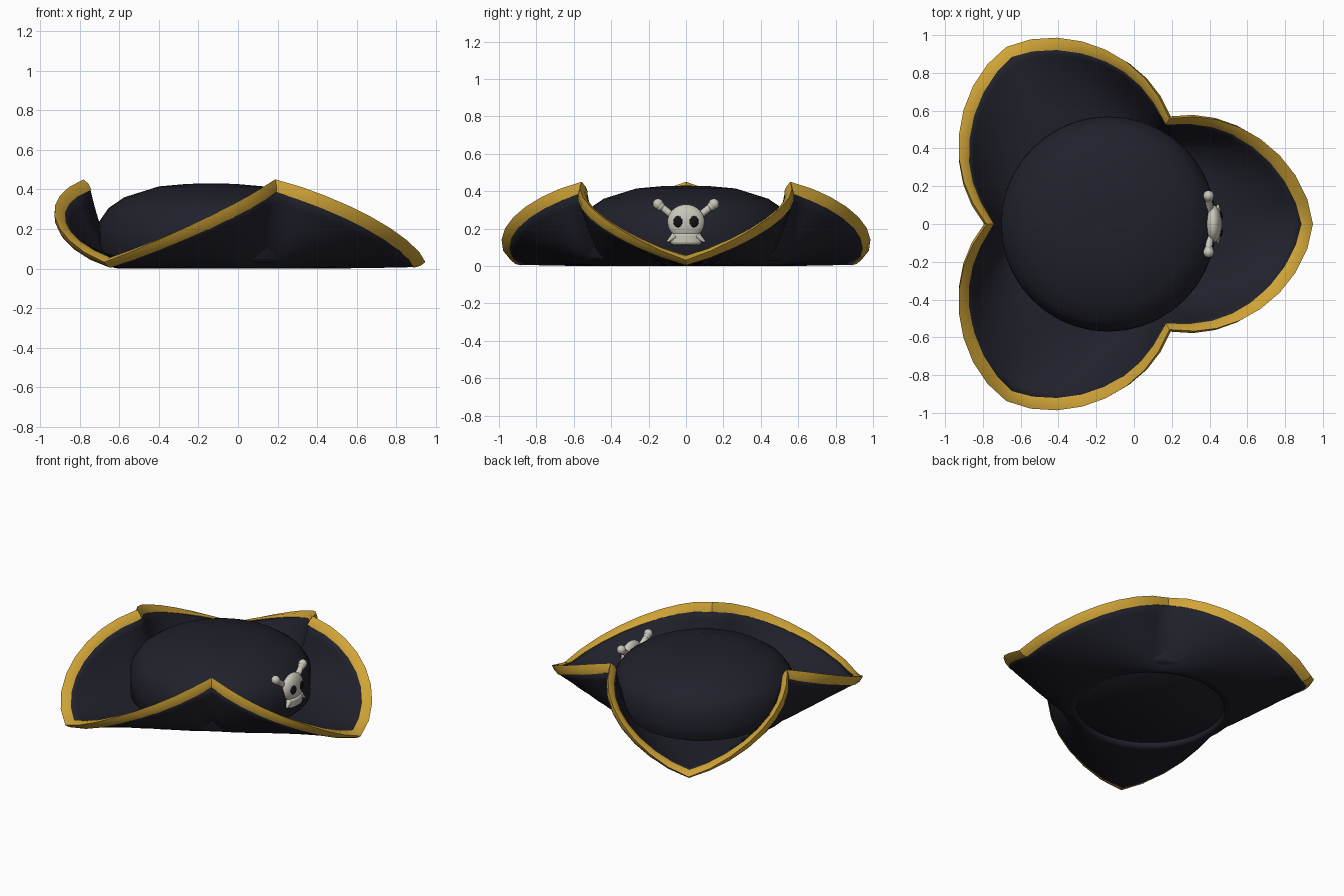
import bpy, bmesh, math
from mathutils import Vector

if "Cube" in bpy.data.objects:
    bpy.data.objects.remove(bpy.data.objects["Cube"])

CX = -0.135          # crown centre along x
HOLE = 0.47          # radius of the head opening
SEG = 48             # steps around the brim
THICK = 0.045        # felt thickness


def material(name, rgb):
    m = bpy.data.materials.new(name)
    m.diffuse_color = (*rgb, 1)
    m.use_nodes = True
    m.node_tree.nodes["Principled BSDF"].inputs["Base Color"].default_value = m.diffuse_color
    return m


FELT = material("dark_felt", (0.015, 0.015, 0.025))
GOLD = material("gold_trim", (0.63, 0.37, 0.038))
BONE = material("bone", (0.58, 0.56, 0.48))
BLACK = material("eye_black", (0.006, 0.006, 0.008))


def finish(obj, mat, angle=50):
    obj.data.materials.clear()
    obj.data.materials.append(mat)
    bpy.ops.object.select_all(action='DESELECT')
    obj.select_set(True)
    bpy.context.view_layer.objects.active = obj
    bpy.ops.object.shade_smooth_by_angle(angle=math.radians(angle))
    return obj


def from_bmesh(name, bm):
    me = bpy.data.meshes.new(name)
    bmesh.ops.recalc_face_normals(bm, faces=bm.faces)
    bm.to_mesh(me)
    bm.free()
    obj = bpy.data.objects.new(name, me)
    bpy.context.collection.objects.link(obj)
    return obj


def ball(name, loc, size, mat, seg=16):
    bpy.ops.mesh.primitive_uv_sphere_add(segments=seg, ring_count=seg // 2 + 2, location=loc)
    obj = bpy.context.object
    obj.name = name
    obj.scale = size
    return finish(obj, mat)


def rod(name, a, b, r1, r2, mat):
    a, b = Vector(a), Vector(b)
    bpy.ops.mesh.primitive_cone_add(vertices=12, radius1=r1, radius2=r2, depth=(b - a).length,
                                    location=(a + b) / 2)
    obj = bpy.context.object
    obj.name = name
    obj.rotation_euler = (b - a).to_track_quat('Z', 'Y').to_euler()
    return finish(obj, mat)


def brim_edge(i):
    """Angle, radius and height of the three-lobed edge."""
    deg = 360 * i / SEG
    u = abs((deg + 60) % 120 - 60) / 60      # 0 at lobe tip, 1 at the fold
    r = 0.662 + 0.393 * (1 - u ** 1.5)
    z = 0.008 + 0.41 * (0.6 * u ** 1.1 + 0.4 * math.sin(u * math.pi / 2) ** 1.25)
    return math.radians(deg), r, z


def brim_point(i, t):
    a, re, ze = brim_edge(i)
    r = HOLE + (re - HOLE) * t
    return Vector((CX + r * math.cos(a), r * math.sin(a), ze * t * t))


# turned-up brim: parabolic rise from the head opening to just inside the trim
RINGS = 12
bm = bmesh.new()
grid = []
for i in range(SEG):
    a, re, ze = brim_edge(i)
    end = 1 - 0.024 / math.hypot(re - HOLE, 2 * ze)
    grid.append([bm.verts.new(brim_point(i, end * j / RINGS)) for j in range(RINGS + 1)])
for i in range(SEG):
    p, q = grid[i], grid[(i + 1) % SEG]
    for j in range(RINGS):
        bm.faces.new((p[j], p[j + 1], q[j + 1], q[j]))
if sum(f.calc_area() * f.normal.z for f in bm.faces) < 0:
    bmesh.ops.reverse_faces(bm, faces=bm.faces)
me = bpy.data.meshes.new("brim")
bm.to_mesh(me)
bm.free()
brim = bpy.data.objects.new("brim", me)
bpy.context.collection.objects.link(brim)
mod = brim.modifiers.new("thickness", 'SOLIDIFY')
mod.thickness = THICK
mod.offset = 1
finish(brim, FELT, 75)

# gold trim: wedge section swept along the edge, tilted with the brim
section = [(-0.032, 0.027), (0.0, 0.020), (0.028, 0.001), (0.0, -0.018), (-0.032, -0.026)]
bm = bmesh.new()
loops = []
for i in range(SEG):
    along = (brim_point(i + 1, 1) - brim_point(i - 1, 1)).normalized()
    rise = brim_point(i, 1) - brim_point(i, 0.97)
    normal = rise.cross(along).normalized()
    out = along.cross(normal).normalized()
    centre = brim_point(i, 1) + normal * THICK / 2
    loops.append([bm.verts.new(centre + out * x + normal * y) for x, y in section])
for i in range(SEG):
    p, q = loops[i], loops[(i + 1) % SEG]
    for k in range(len(section)):
        m = (k + 1) % len(section)
        bm.faces.new((p[k], p[m], q[m], q[k]))
finish(from_bmesh("gold_edge", bm), GOLD, 40)

# domed crown, closed underneath
profile = [(0.55, 0.03), (0.568, 0.05), (0.57, 0.14), (0.568, 0.235), (0.52, 0.305),
           (0.44, 0.36), (0.265, 0.415), (0.12, 0.428)]
bm = bmesh.new()
N = 40
rings = [[bm.verts.new((CX + r * math.cos(2 * math.pi * k / N),
                        r * math.sin(2 * math.pi * k / N), z)) for k in range(N)]
         for r, z in profile]
for lo, hi in zip(rings, rings[1:]):
    for k in range(N):
        bm.faces.new((lo[k], lo[(k + 1) % N], hi[(k + 1) % N], hi[k]))
bm.faces.new(rings[0][::-1])
top = bm.verts.new((CX, 0, 0.43))
for k in range(N):
    bm.faces.new((rings[-1][k], rings[-1][(k + 1) % N], top))
finish(from_bmesh("crown", bm), FELT, 60)

# skull badge on the +x side
ball("skull", (0.42, 0, 0.235), (0.046, 0.1, 0.095), BONE, 24)
bpy.ops.mesh.primitive_cylinder_add(vertices=20, radius=1, depth=1, location=(0.425, 0, 0.145))
jaw = bpy.context.object
jaw.name = "jaw"
jaw.scale = (0.042, 0.085, 0.062)
bpy.ops.object.transform_apply(location=False, rotation=False, scale=True)
bev = jaw.modifiers.new("soft_edges", 'BEVEL')
bev.width = 0.018
bev.segments = 3
finish(jaw, BONE)

# eyes and crossed bones, one per side
for s, side in ((-1, "left"), (1, "right")):
    ball(side + "_eye", (0.452, s * 0.039, 0.237), (0.018, 0.029, 0.033), BLACK)
    upper, lower = Vector((0.395, s * 0.135, 0.32)), Vector((0.42, -s * 0.07, 0.155))
    rod(side + "_bone", upper, lower, 0.019, 0.019, BONE)
    rod(side + "_bone_tip", lower + Vector((0.02, s * 0.01, 0.008)),
        lower + Vector((0.025, -s * 0.03, -0.025)), 0.02, 0.006, BONE)
    ball(side + "_bone_knob_outer", upper + Vector((0, s * 0.014, 0.012)),
         (0.029, 0.029, 0.029), BONE, 12)
    ball(side + "_bone_knob_inner", upper + Vector((0, s * 0.002, 0)),
         (0.025, 0.025, 0.025), BONE, 12)
